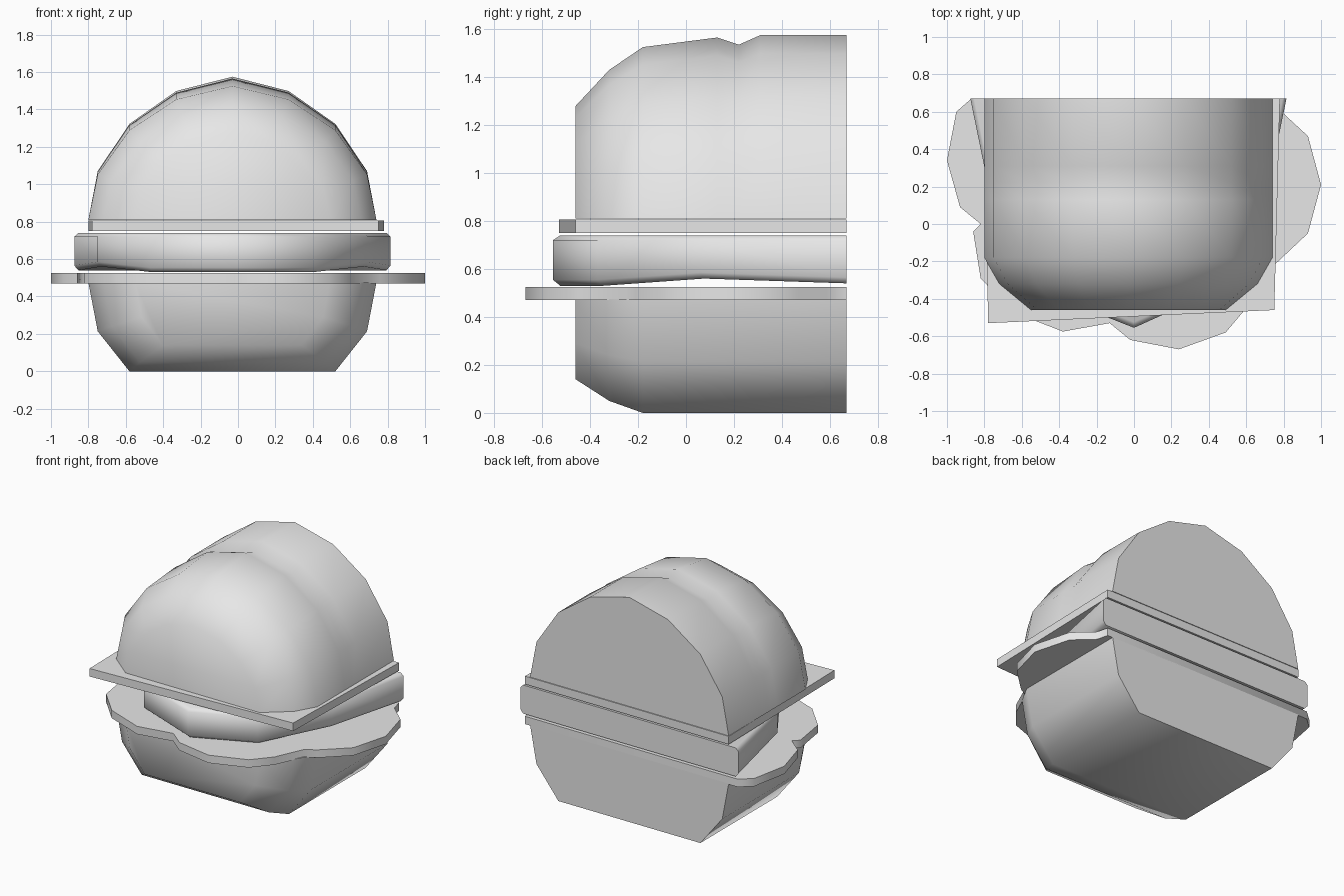
import bpy, bmesh
from math import radians

cube = bpy.data.objects.get("Cube")
if cube:
    bpy.data.objects.remove(cube, do_unlink=True)

BACK = 0.67
MID_X = -0.03

gray = bpy.data.materials.new("plain_gray")
gray.use_nodes = True
gray.diffuse_color = (0.8, 0.8, 0.8, 1)
gray.node_tree.nodes["Principled BSDF"].inputs["Base Color"].default_value = (0.8, 0.8, 0.8, 1)


def loft(name, rings, angle=60):
    """Skin equal-length closed rings, cap both ends and shade by angle."""
    bm = bmesh.new()
    rows = [[bm.verts.new(p) for p in ring] for ring in rings]
    for a, b in zip(rows, rows[1:]):
        for i in range(len(a)):
            j = (i + 1) % len(a)
            bm.faces.new((a[i], a[j], b[j], b[i]))
    bm.faces.new(rows[0])
    bm.faces.new(rows[-1])
    bmesh.ops.recalc_face_normals(bm, faces=bm.faces)
    mesh = bpy.data.meshes.new(name)
    bm.to_mesh(mesh)
    bm.free()
    mesh.materials.append(gray)
    obj = bpy.data.objects.new(name, mesh)
    bpy.context.collection.objects.link(obj)
    bpy.ops.object.select_all(action='DESELECT')
    obj.select_set(True)
    bpy.context.view_layer.objects.active = obj
    bpy.ops.object.shade_smooth_by_angle(angle=radians(angle))
    return obj


def section(y, half_width, base, tip, profile):
    """Symmetric cross-section of a bun; profile holds (width, height) fractions."""
    right = [(w * half_width, base + h * (tip - base)) for w, h in profile]
    left = [(-x, z) for x, z in reversed(right) if x > 0]
    return [(MID_X + x, y, z) for x, z in right + left]


# Top bun: domed half loaf with a shallow dent across the crown
dome = [(1, 0), (0.935, 0.34), (0.715, 0.67), (0.39, 0.9), (0, 1)]
crown = [(-0.46, 0.52, 1.28), (-0.32, 0.69, 1.43), (-0.18, 0.77, 1.525),
         (0.13, 0.77, 1.565), (0.22, 0.77, 1.535), (0.31, 0.77, 1.575), (BACK, 0.77, 1.575)]
loft("top_bun", [section(y, w, 0.81, t, dome) for y, w, t in crown])

# Bottom bun: flat-bottomed bowl, rounded at the front
bowl = [(1, 0), (0.935, 0.55), (0.715, 1)]
heel = [(-0.46, 0.52, 0.14), (-0.32, 0.69, 0.05), (-0.18, 0.77, 0), (BACK, 0.77, 0)]
loft("bottom_bun", [section(y, w, 0.475, t, bowl) for y, w, t in heel])

# Lettuce: thin leaf with wavy lobes
leaf = [(-0.87, BACK), (-0.95, 0.6), (-1, 0.34), (-0.93, 0.09), (-0.82, 0), (-0.86, -0.04),
        (-0.82, -0.29), (-0.65, -0.47), (-0.38, -0.575), (-0.13, -0.53), (-0.02, -0.62),
        (0.24, -0.67), (0.49, -0.58), (0.6, -0.45), (0.69, -0.25), (0.76, -0.21),
        (0.93, -0.05), (1, 0.21), (0.93, 0.47), (0.8, 0.59), (0.78, BACK)]
loft("lettuce", [[(x, y, z) for x, y in leaf] for z in (0.47, 0.525)])

# Patty: faceted half disc with chamfered rims and a slightly lifted underside
rim = [(0.845, BACK, 0.54), (0.72, 0.06, 0.56), (0.44, -0.37, 0.53)]
patty = rim + [(0.03, -0.555, 0.53)] + [(-x, y, z) for x, y, z in reversed(rim)]


def patty_ring(inset, lift, top=None):
    ring = []
    for x, y, low in patty:
        yy = y if y == BACK else BACK + (y - BACK) * inset
        ring.append((MID_X + x * inset, yy, (low if top is None else top) + lift))
    return ring


loft("patty", [patty_ring(0.975, 0), patty_ring(1, 0.025),
               patty_ring(1, -0.02, 0.74), patty_ring(0.975, 0, 0.74)])

# Cheese: slightly skewed square slice
slice_corners = [(-0.78, -0.53), (0.75, -0.46), (0.78, BACK), (-0.8, BACK)]
loft("cheese", [[(x, y, z) for x, y in slice_corners] for z in (0.75, 0.806)], 30)
